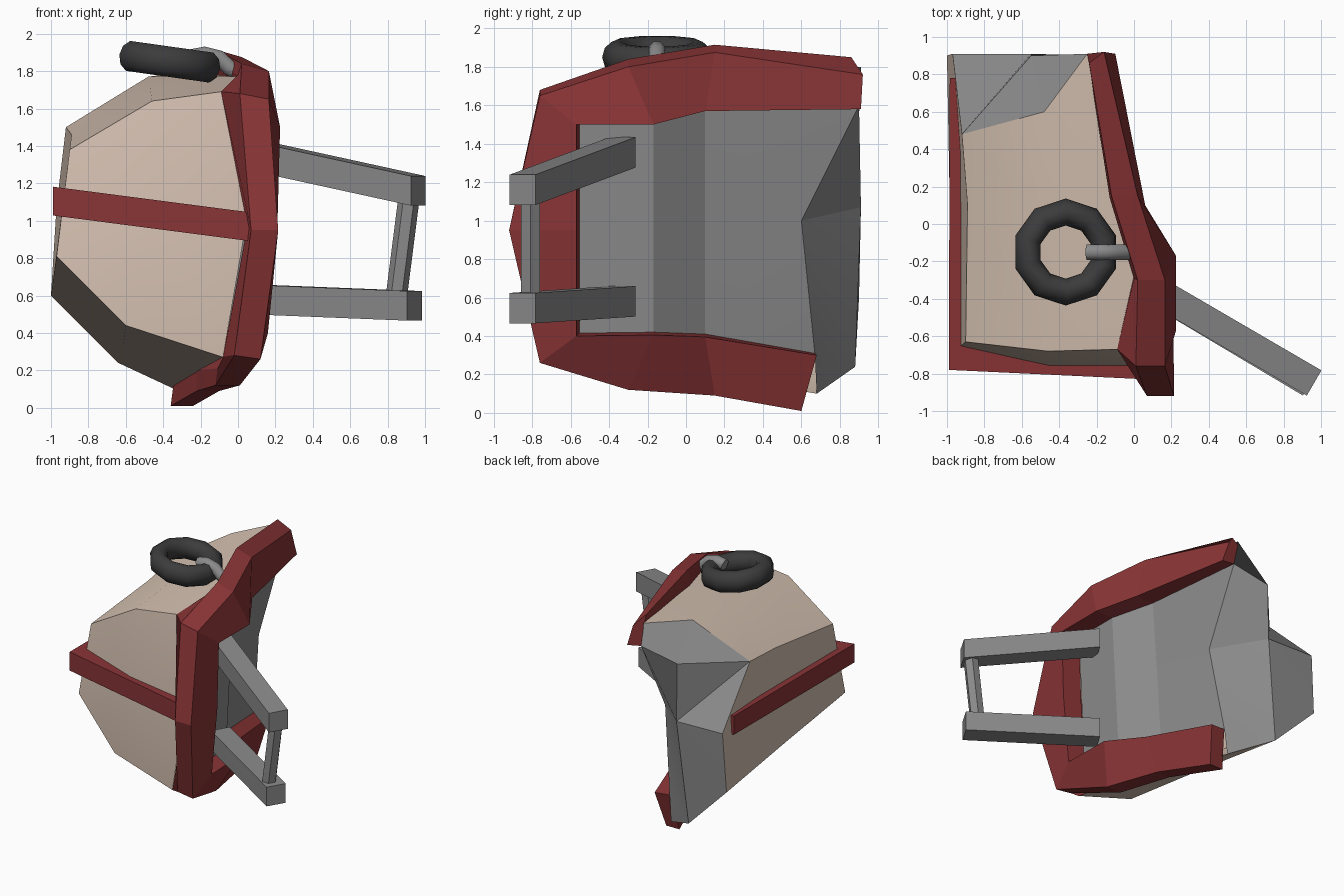
import bpy, bmesh, math
from mathutils import Vector, Matrix

if "Cube" in bpy.data.objects:
    bpy.data.objects.remove(bpy.data.objects["Cube"])


def material(name, rgb):
    m = bpy.data.materials.new(name)
    m.diffuse_color = (*rgb, 1)
    m.use_nodes = True
    m.node_tree.nodes["Principled BSDF"].inputs["Base Color"].default_value = m.diffuse_color
    return m


BEIGE = material("warm beige", (0.65, 0.52, 0.43))
RED = material("brick red", (0.25, 0.034, 0.036))
GREY = material("mid grey", (0.255, 0.255, 0.255))
DARK = material("dark rubber", (0.045, 0.045, 0.045))


def build(name, verts, faces, mat, smooth=None):
    """Mesh object from points and faces, with outward normals."""
    bm = bmesh.new()
    vs = [bm.verts.new(v) for v in verts]
    for f in faces:
        bm.faces.new([vs[i] for i in f])
    bmesh.ops.recalc_face_normals(bm, faces=bm.faces)
    me = bpy.data.meshes.new(name)
    bm.to_mesh(me)
    bm.free()
    me.materials.append(mat)
    ob = bpy.data.objects.new(name, me)
    bpy.context.collection.objects.link(ob)
    if smooth:
        bpy.ops.object.select_all(action='DESELECT')
        ob.select_set(True)
        bpy.context.view_layer.objects.active = ob
        bpy.ops.object.shade_smooth_by_angle(angle=math.radians(smooth))
    return ob


def loft(name, rings, mat, smooth=None, closed=False):
    """Skin a run of equal-sized rings; cap the ends unless closed."""
    n, k = len(rings[0]), len(rings)
    faces = []
    for r in range(k if closed else k - 1):
        s = (r + 1) % k
        faces += [(r*n + i, r*n + (i+1) % n, s*n + (i+1) % n, s*n + i) for i in range(n)]
    if not closed:
        faces += [tuple(range(n)), tuple(range((k-1)*n, k*n))]
    return build(name, [p for ring in rings for p in ring], faces, mat, smooth)


def beam(name, a, b, w, h, mat):
    """Box beam from a to b, with width across and height upright."""
    a, b = Vector(a), Vector(b)
    side = (b - a).cross(Vector((0, 0, 1))).normalized() * w / 2
    up = Vector((0, 0, h / 2))
    return loft(name, [[p+side+up, p+side-up, p-side-up, p-side+up] for p in (a, b)], mat)


def tube(name, path, r, sides, mat, smooth=None):
    """Round tube along a path."""
    path = [Vector(p) for p in path]
    rings = []
    for i, p in enumerate(path):
        d = (path[min(i+1, len(path)-1)] - path[max(i-1, 0)]).normalized()
        u = Vector((0, 1, 0))
        v = d.cross(u).normalized()
        rings.append([p + r*(u*math.cos(t) + v*math.sin(t))
                      for t in (2*math.pi*(j+.5)/sides for j in range(sides))])
    return loft(name, rings, mat, smooth)


# Beige shell: front, middle and back outlines, with a bulged front
front = [(-.09, -.67, 1.69), (-.46, -.68, 1.64), (-.90, -.63, 1.38),
         (-.97, -.69, .81), (-.60, -.75, .44), (-.08, -.74, .27)]
middle = [(.00, -.28, 1.77), (-.47, .05, 1.71), (-.89, .10, 1.46),
          (-.985, .10, .71), (-.615, .10, .34), (-.21, .10, .20)]
back = [(-.25, .91, 1.80), (-.48, .60, 1.77), (-.92, .48, 1.50),
        (-1.0, .90, .60), (-.64, .88, .24), (-.34, .68, .10)]
extra = [(-.45, -.77, 1.02), (.05, -.76, 1.02), (-.97, .91, 1.08)]
faces = []
for r in (0, 6):
    for i in range(5):
        if (r, i) != (6, 2):
            faces.append((r+i, r+i+1, r+i+7, r+i+6))
faces += [(8, 9, 15, 20), (8, 20, 14)]
faces += [(i, i+1, 18) for i in range(5)] + [(5, 19, 18), (19, 0, 18)]
build("shell", front + middle + back + extra, faces, BEIGE, 40)

# Red rim: each station is outer left, outer right, inner right, inner left
rim = [
    [(-.24, .86, 1.85), (-.16, .92, 1.76), (-.10, .91, 1.58), (-.22, .90, 1.60)],
    [(-.12, .15, 1.915), (.02, .15, 1.875), (.06, .10, 1.57), (-.10, .10, 1.57)],
    [(.02, -.30, 1.84), (.165, -.30, 1.80), (.225, -.17, 1.50), (.07, -.17, 1.50)],
    [(.01, -.76, 1.68), (.165, -.76, 1.65), (.225, -.57, 1.50), (.07, -.555, 1.50)],
    [(.07, -.92, .95), (.215, -.92, .95), (.21, -.57, .95), (.05, -.555, .95)],
    [(-.02, -.76, .28), (.12, -.76, .26), (.16, -.57, .40), (.02, -.555, .415)],
    [(-.12, -.30, .12), (.01, -.30, .12), (.15, -.17, .405), (.01, -.17, .42)],
    [(-.22, .15, .09), (-.10, .15, .09), (-.04, .10, .395), (-.18, .10, .41)],
    [(-.36, .60, .01), (-.24, .60, .01), (-.19, .68, .30), (-.32, .67, .31)]]
# The seam is where the rim's left side meets the shell
seam = [(-.25, .91, 1.77), (-.13, .14, 1.84), (.00, -.29, 1.78), front[0],
        (.05, -.76, .97), front[5], (-.11, -.29, .21), (-.22, .15, .20), (-.335, .64, .20)]
loft("rim", [r + [s] for r, s in zip(rim, seam)], RED)

# Grey inner panel, spanning the rim's inner edge
top = [rim[i][3] for i in (3, 2, 1, 0)]
bottom = [rim[i][3] for i in (5, 6, 7, 8)]
inner = (-.23, .60, 1.0)
build("inner_panel", top + bottom + [inner],
      [(0, 1, 5, 4), (1, 2, 6, 5), (2, 3, 8), (2, 8, 6), (6, 8, 7)], GREY, 20)

# Grey faceted back, between the shell's back edge and the panel
knee, elbow = (-.55, .90, 1.54), (-.55, .91, 1.07)
pts = back + [extra[2], knee, elbow, inner, top[3], bottom[3]]
build("back_panel", pts,
      [(0, 1, 7, 10), (1, 2, 7), (2, 8, 7), (2, 6, 8), (6, 3, 8), (10, 7, 8, 9),
       (8, 3, 4), (9, 8, 4), (9, 4, 11), (4, 5, 11)], GREY, 15)

# Red band around the left side and front, sloping down to the right
band = []
for outer, near in [((-.985, .78), (-.90, .78)), ((-.99, -.78), (-.88, -.62)),
                    ((.06, -.83), (.06, -.68))]:
    band.append([(x, y, 1.105 - .13*(x + .99) + h)
                 for (x, y), h in ((outer, .077), (outer, -.077), (near, -.077), (near, .077))])
loft("band", band, RED)

# Two handle arms and the grip bar between them
for name, x, z_root, z_end in [("upper_arm", .963, 1.355, 1.16), ("lower_arm", .943, .58, .545)]:
    beam(name, (.07, -.33, z_root), (x, -.85, z_end), .156, .158, GREY)
tube("grip_bar", [(.845, -.81, .58), (.915, -.81, 1.13)], .057, 6, GREY)

# Dark ring on top, tilted with the shell
tilt = Matrix.Translation((-.365, -.15, 1.85)) @ Matrix.Rotation(math.radians(8), 4, 'Y')
ring = []
for i in range(10):
    a = 2 * math.pi * (i + .5) / 10
    ring.append([tilt @ Vector(((.214 + .072*math.cos(t)) * math.cos(a),
                                (.214 + .072*math.cos(t)) * math.sin(a),
                                .085 * math.sin(t)))
                 for t in (2*math.pi*j/10 for j in range(10))])
loft("ring", ring, DARK, 60, closed=True)

# Bent grey pin fixing the ring to the rim
tube("ring_pin", [(-.25, -.15, 1.875), (-.18, -.15, 1.89), (-.10, -.15, 1.87),
                  (-.05, -.15, 1.82), (.03, -.15, 1.78)], .045, 8, GREY, 50)
